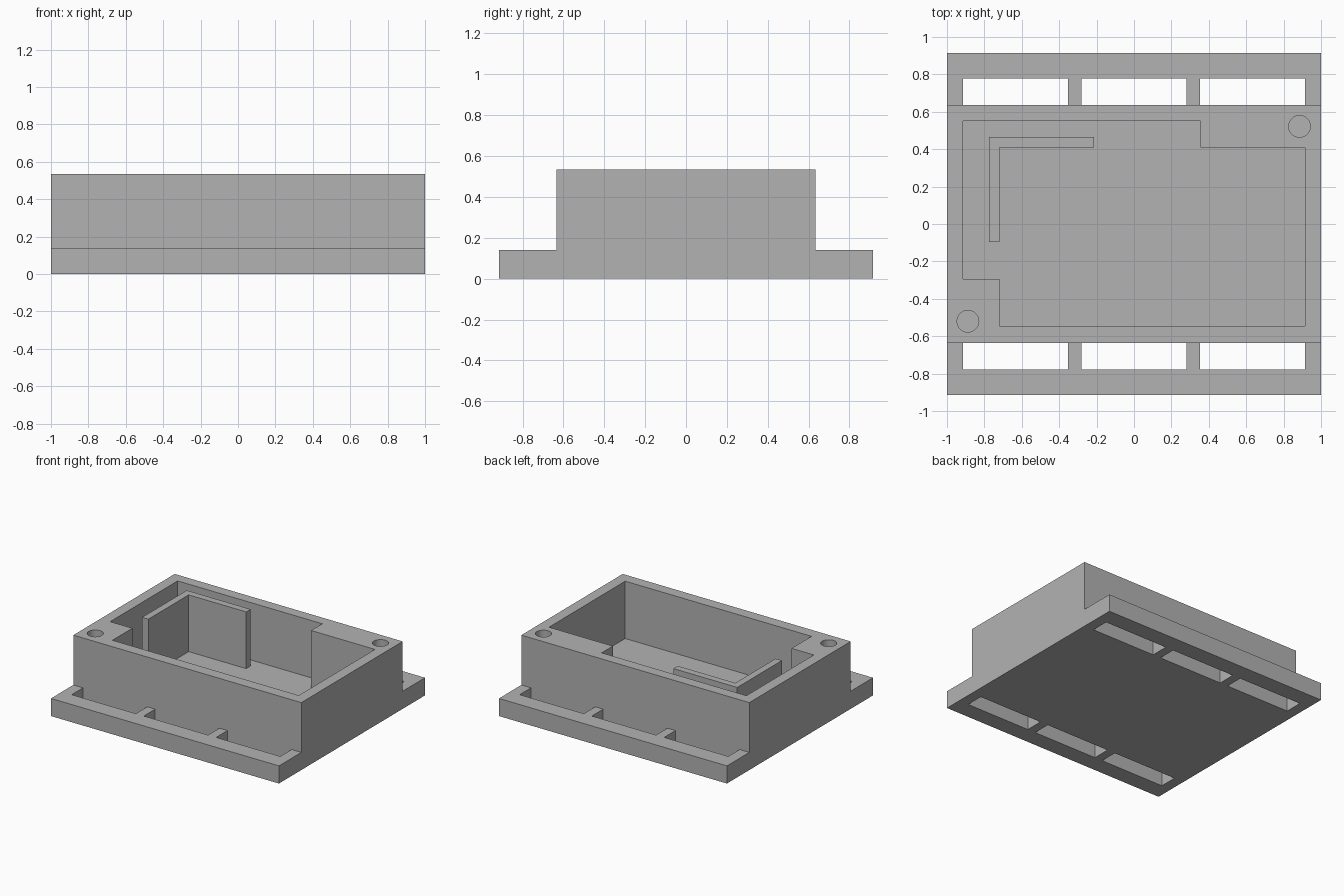
import bpy, bmesh
from math import cos, sin, pi
from mathutils import Vector

if "Cube" in bpy.data.objects:
    bpy.data.objects.remove(bpy.data.objects["Cube"], do_unlink=True)

grey = bpy.data.materials.new("plain grey")
grey.use_nodes = True
grey.diffuse_color = (0.45, 0.45, 0.45, 1)
grey.node_tree.nodes["Principled BSDF"].inputs["Base Color"].default_value = grey.diffuse_color


def extrude(name, points, direction):
    """Closed solid from a 3D outline pushed along a direction."""
    bm = bmesh.new()
    face = bm.faces.new([bm.verts.new(p) for p in points])
    new = bmesh.ops.extrude_face_region(bm, geom=[face], use_keep_orig=True)["geom"]
    moved = [v for v in new if isinstance(v, bmesh.types.BMVert)]
    bmesh.ops.translate(bm, verts=moved, vec=Vector(direction))
    bmesh.ops.recalc_face_normals(bm, faces=bm.faces)
    mesh = bpy.data.meshes.new(name)
    bm.to_mesh(mesh)
    bm.free()
    mesh.materials.append(grey)
    ob = bpy.data.objects.new(name, mesh)
    bpy.context.collection.objects.link(ob)
    return ob


def prism(name, outline, z0, z1):
    return extrude(name, [(x, y, z0) for x, y in outline], (0, 0, z1 - z0))


def cut(target, cutter):
    cutter.hide_render = True
    mod = target.modifiers.new("cut", 'BOOLEAN')
    mod.operation, mod.solver, mod.object = 'DIFFERENCE', 'EXACT', cutter
    bpy.context.view_layer.objects.active = target
    bpy.ops.object.modifier_apply(modifier=mod.name)
    bpy.data.objects.remove(cutter, do_unlink=True)


EDGE, SIDE, FLANGE, TOP, FLOOR = 0.915, 0.635, 0.14, 0.535, 0.08

# Case body with a flange along the front and back
half = [(EDGE, 0), (EDGE, FLANGE), (SIDE, FLANGE), (SIDE, TOP)]
profile = half + [(-y, z) for y, z in reversed(half)]
case = extrude("case_body", [(-1, y, z) for y, z in profile], (2, 0, 0))

# Pocket with two solid corners left for the screws
pocket = [(-0.915, 0.55), (0.355, 0.55), (0.355, 0.41), (0.915, 0.41),
          (0.915, -0.545), (-0.72, -0.545), (-0.72, -0.295), (-0.915, -0.295)]
cut(case, prism("pocket_cutter", pocket, FLOOR, 1))

# Strap slots through both flanges
for s in (-1, 1):
    for x0, x1 in ((-0.915, -0.352), (-0.282, 0.282), (0.352, 0.915)):
        slot = [(x0, s * SIDE), (x1, s * SIDE), (x1, s * 0.777), (x0, s * 0.777)]
        cut(case, prism("slot_cutter", slot, -0.1, 0.3))

# Blind screw holes in opposite corners
for cx, cy in ((0.885, 0.522), (-0.888, -0.52)):
    ring = [(cx + 0.058 * cos(i * pi / 24), cy + 0.058 * sin(i * pi / 24)) for i in range(48)]
    cut(case, prism("hole_cutter", ring, FLANGE, 1))

# L-shaped partition standing on the pocket floor
partition = [(-0.775, 0.465), (-0.215, 0.465), (-0.215, 0.41),
             (-0.72, 0.41), (-0.72, -0.095), (-0.775, -0.095)]
wall = prism("inner_partition", partition, FLOOR, 0.53)

# Smooth the round holes while keeping the edges sharp
bpy.ops.object.select_all(action='DESELECT')
case.select_set(True)
bpy.context.view_layer.objects.active = case
bpy.ops.object.shade_smooth_by_angle()
